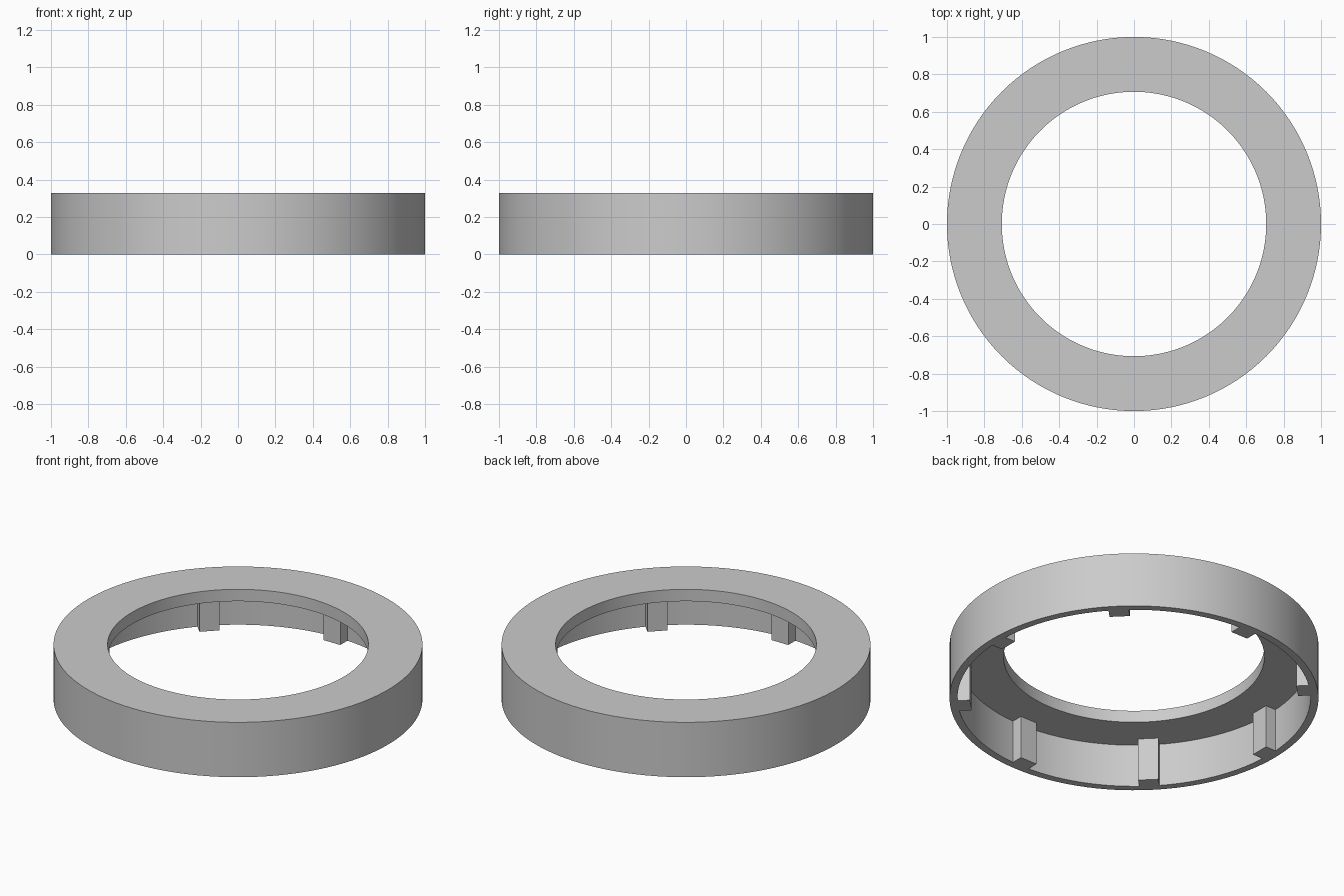
import bpy, bmesh, math
from mathutils import Matrix, Vector

cube = bpy.data.objects.get("Cube")
if cube:
    bpy.data.objects.remove(cube)

OUTER, WALL, HOLE, RIB = 1.0, 0.957, 0.707, 0.888   # radii
TOP, UNDER = 0.328, 0.257                           # flange heights
RIB_WIDTH = 0.11
SIDES = 128

grey = bpy.data.materials.new("light_grey")
grey.use_nodes = True
grey.diffuse_color = (0.6, 0.6, 0.6, 1)
grey.node_tree.nodes["Principled BSDF"].inputs["Base Color"].default_value = grey.diffuse_color


def add_object(name, bm):
    bmesh.ops.recalc_face_normals(bm, faces=bm.faces)
    mesh = bpy.data.meshes.new(name)
    bm.to_mesh(mesh)
    bm.free()
    mesh.materials.append(grey)
    obj = bpy.data.objects.new(name, mesh)
    bpy.context.collection.objects.link(obj)
    return obj


# Ring: L-shaped section (thin outer wall, flat top flange) spun about z
profile = [(OUTER, 0), (OUTER, TOP), (HOLE, TOP), (HOLE, UNDER), (WALL, UNDER), (WALL, 0)]
bm = bmesh.new()
verts = [bm.verts.new((r, 0, z)) for r, z in profile]
edges = [bm.edges.new((v, verts[(i + 1) % len(verts)])) for i, v in enumerate(verts)]
bmesh.ops.spin(bm, geom=verts + edges, cent=(0, 0, 0), axis=(0, 0, 1),
               angle=math.tau, steps=SIDES, use_merge=True)
bmesh.ops.remove_doubles(bm, verts=bm.verts, dist=0.0001)
ring = add_object("ring_body", bm)
bpy.context.view_layer.objects.active = ring
ring.select_set(True)
bpy.ops.object.shade_smooth_by_angle(angle=math.radians(30))

# Ribs: eight upright blocks inside the wall, under the flange
depth = WALL + 0.003 - RIB
for i in range(8):
    bm = bmesh.new()
    bmesh.ops.create_cube(bm, size=1)
    bmesh.ops.scale(bm, vec=(depth, RIB_WIDTH, UNDER), verts=bm.verts)
    bmesh.ops.translate(bm, vec=Vector((RIB + depth / 2, 0, UNDER / 2)), verts=bm.verts)
    bm.transform(Matrix.Rotation(i * math.tau / 8, 4, "Z"))
    add_object(f"inner_rib_{i + 1}", bm)
